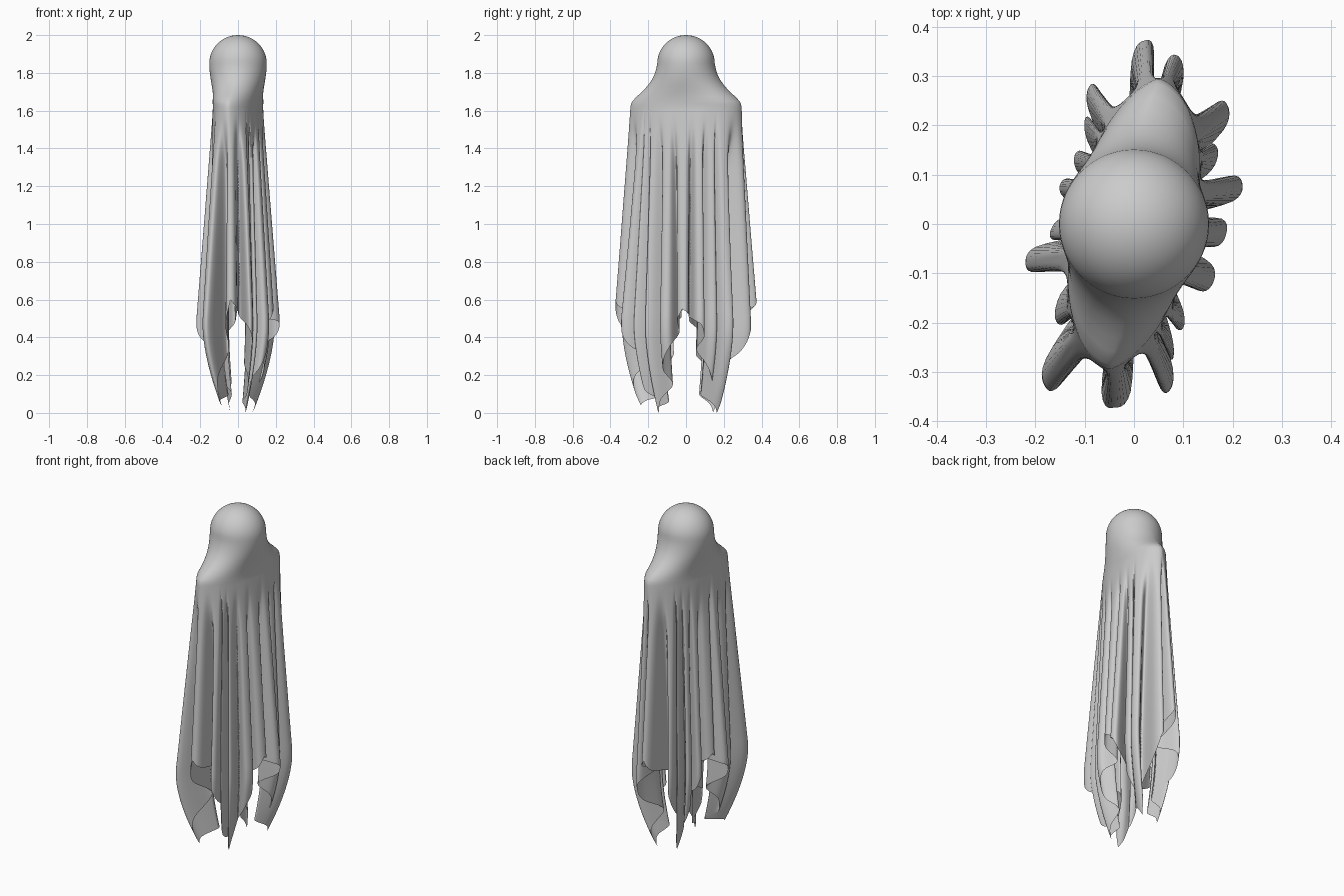
import bpy, math
from mathutils import Vector

if "Cube" in bpy.data.objects:
    bpy.data.objects.remove(bpy.data.objects["Cube"])

# Fold tips around the hem, counter-clockwise from +x: (x, y, hem height)
TIPS = [(.19, -.02, .55), (.22, .08, .47), (.17, .15, .2), (.19, .24, .0), (.09, .34, .42),
        (.02, .38, .6), (-.09, .28, .35), (-.10, .21, .0), (-.12, .14, .2), (-.15, .08, .42),
        (-.17, -.01, .55), (-.22, -.08, .47), (-.16, -.19, .15), (-.18, -.33, .04),
        (-.04, -.38, .6), (.07, -.34, .42), (.08, -.27, .12), (.10, -.21, .0), (.16, -.12, .3)]
N, SUB, ROWS = len(TIPS), 5, 64
SHEAR, Z_TOP = .17, 1.62


def catmull(a, b, c, d, t):
    return .5 * (2 * b + (c - a) * t + (2 * a - 5 * b + 4 * c - d) * t * t
                 + (3 * b - a - 3 * c + d) * t ** 3)


def body_point(a, hx, sy, s):
    """Sheared oval section: round at the head, narrowing to blunt shoulders."""
    ca, sa = math.cos(a), math.sin(a)
    y = sy * math.copysign(abs(sa) ** (1 - .2 * s), sa)
    x = hx * math.copysign(abs(ca) ** (1 + .3 * s), ca)
    return Vector((x + SHEAR * s * y, y))


# Folded hem outline: four control points per fold (side, tip, side, valley)
tips = [Vector(t[:2]) for t in TIPS]
angles = []
for p in tips:
    a = math.atan2(p.y / .3, (p.x - SHEAR * p.y) / .12)
    while angles and a < angles[-1]:
        a += 2 * math.pi
    angles.append(a)
ctrl = []
for i, p in enumerate(tips):
    prev, nxt = tips[i - 1], tips[(i + 1) % N]
    w = .3 * min((nxt - p).length, (p - prev).length, .1)
    t = (nxt - prev).normalized() * w
    ctrl += [p * .9 - t, p, p * .9 + t, (p + nxt) * .5 * .5]

# Columns: angle on the body, outer envelope, fold offset, hem height
cols = []
M = len(ctrl)
for k in range(M * SUB):
    j, t = divmod(k, SUB)
    fold = catmull(ctrl[j - 1], ctrl[j], ctrl[(j + 1) % M], ctrl[(j + 2) % M], t / SUB)
    u = (k / SUB - 1) / 4
    i = math.floor(u)
    f = u - i
    i %= N
    n = (i + 1) % N
    a1 = angles[n] + (2 * math.pi if n == 0 else 0)
    ang = angles[i] * (1 - f) + a1 * f
    env = tips[i].lerp(tips[n], f)
    hem = TIPS[i][2] * (1 - f) + TIPS[n][2] * f
    cols.append((ang, env, fold - env, hem))
C = len(cols)

# Head dome, neck and shoulder sections: (z, half width x, half width y, shoulder blend)
sections = []
for i in range(1, 13):
    q = math.pi / 2 * i / 12
    sections.append((1.85 + .15 * math.cos(q), .152 * math.sin(q), .152 * math.sin(q), 0))
sections += [(1.82, .151, .158, .05), (1.79, .148, .168, .15), (1.76, .143, .183, .3),
             (1.73, .137, .205, .5), (1.70, .13, .233, .7), (1.675, .126, .26, .85),
             (1.65, .123, .284, 1), (1.635, .122, .291, 1), (Z_TOP, .121, .294, 1)]

verts = [(0, 0, 2)]
for z, hx, sy, s in sections:
    for ang, *_ in cols:
        p = body_point(ang, hx, sy, s)
        verts.append((p.x, p.y, z))

# Hanging cloth: the oval spreads into deep folds, corner flaps curl inward
for r in range(1, ROWS + 1):
    for ang, env, off, hem in cols:
        z = Z_TOP + (hem - Z_TOP) * r / ROWS
        d = min(1, (Z_TOP - z) / (Z_TOP - .5))
        g = min(1, d / .3)
        p = body_point(ang, .121, .294, 1).lerp(env, d) + off * d ** .75 * g * g * (3 - 2 * g)
        if z < .45:
            c = (1 - z / .45) ** 1.6
            p = Vector((p.x * (1 - .6 * c), p.y * (1 - .32 * c)))
        verts.append((p.x, p.y, z))

faces = [(0, 1 + k, 1 + (k + 1) % C) for k in range(C)]
for r in range(len(sections) + ROWS - 1):
    b = 1 + r * C
    for k in range(C):
        n = (k + 1) % C
        faces.append((b + k, b + C + k, b + C + n, b + n))

mesh = bpy.data.meshes.new("draped_sheet")
mesh.from_pydata(verts, [], faces)
mesh.update()
mesh.polygons.foreach_set("use_smooth", [True] * len(mesh.polygons))
sheet = bpy.data.objects.new("draped_sheet", mesh)
bpy.context.collection.objects.link(sheet)
